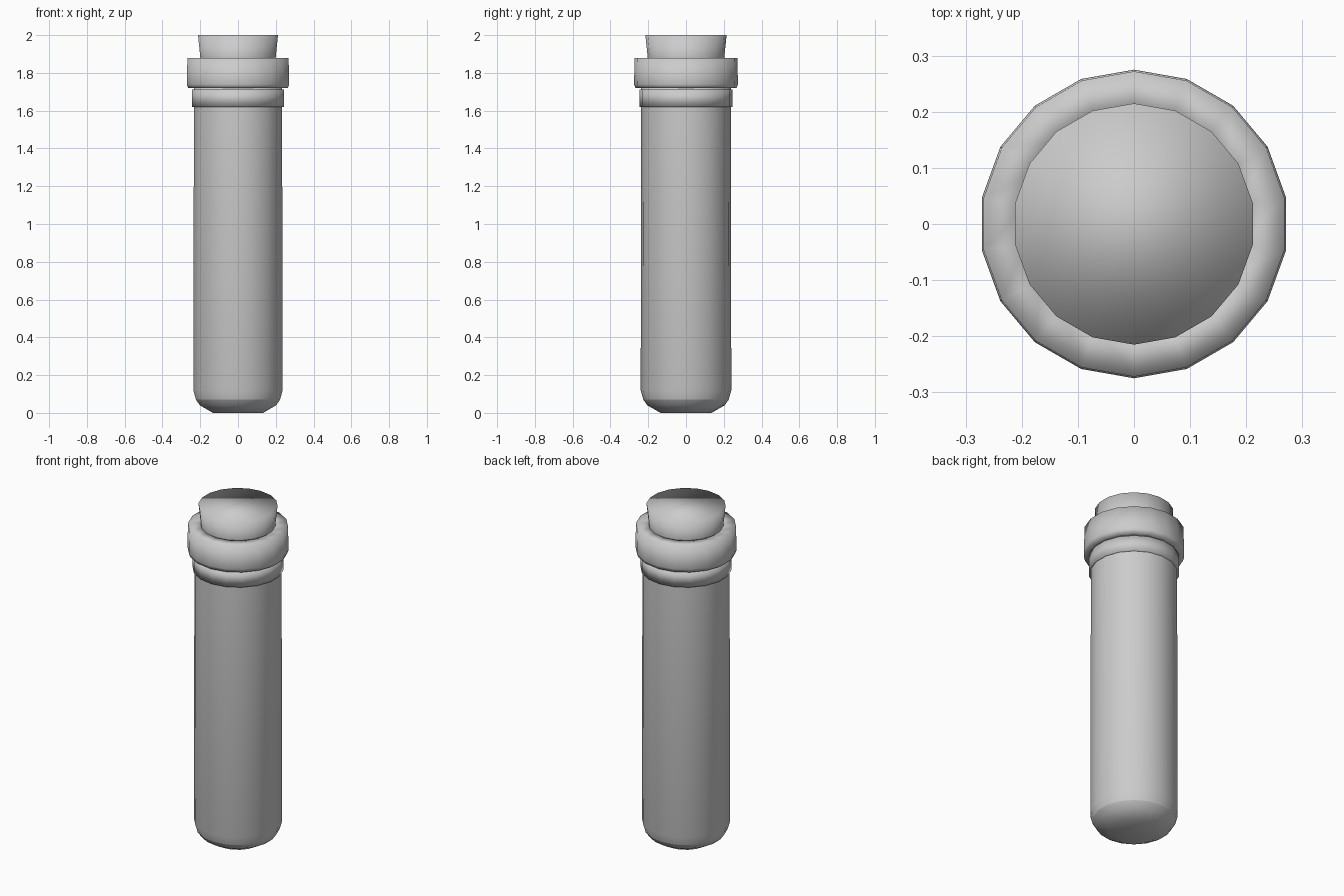
import bpy, bmesh
from math import sin, cos, pi

if "Cube" in bpy.data.objects:
    bpy.data.objects.remove(bpy.data.objects["Cube"])

SIDES = 18


def lathe(name, profile, closed=False, caps=(), sharp=()):
    """Spin (radius, z) points, listed bottom to top on the outside, about z."""
    bm = bmesh.new()
    rings = [[bm.verts.new((r * sin(2 * pi * i / SIDES), r * cos(2 * pi * i / SIDES), z))
              for i in range(SIDES)] for r, z in profile]
    n = len(rings)
    for k in range(n if closed else n - 1):
        a, b = rings[k], rings[(k + 1) % n]
        for i in range(SIDES):
            j = (i + 1) % SIDES
            bm.faces.new((a[i], a[j], b[j], b[i]))
    for k in caps:
        bm.faces.new(rings[k])
    for k in sharp:
        for i in range(SIDES):
            bm.edges.get((rings[k][i], rings[k][(i + 1) % SIDES])).smooth = False
    bmesh.ops.recalc_face_normals(bm, faces=bm.faces)
    for f in bm.faces:
        f.smooth = True
    mesh = bpy.data.meshes.new(name)
    bm.to_mesh(mesh)
    bm.free()
    obj = bpy.data.objects.new(name, mesh)
    bpy.context.collection.objects.link(obj)
    return obj


# Long tube with a rounded foot
lathe("tube", [(0.135, 0.0), (0.205, 0.04), (0.226, 0.07), (0.24, 0.12),
               (0.237, 1.64), (0.237, 1.74)], caps=(0, -1), sharp=(2,))

# Narrow collar below the rim
lathe("collar", [(0.225, 1.62), (0.247, 1.62), (0.247, 1.712), (0.225, 1.712)], closed=True)

# Wide rim around the mouth
lathe("rim", [(0.195, 1.72), (0.268, 1.72), (0.275, 1.74), (0.272, 1.88), (0.195, 1.88)],
      closed=True)

# Tapered stopper
lathe("stopper", [(0.19, 1.76), (0.215, 2.0)], caps=(0, -1))
